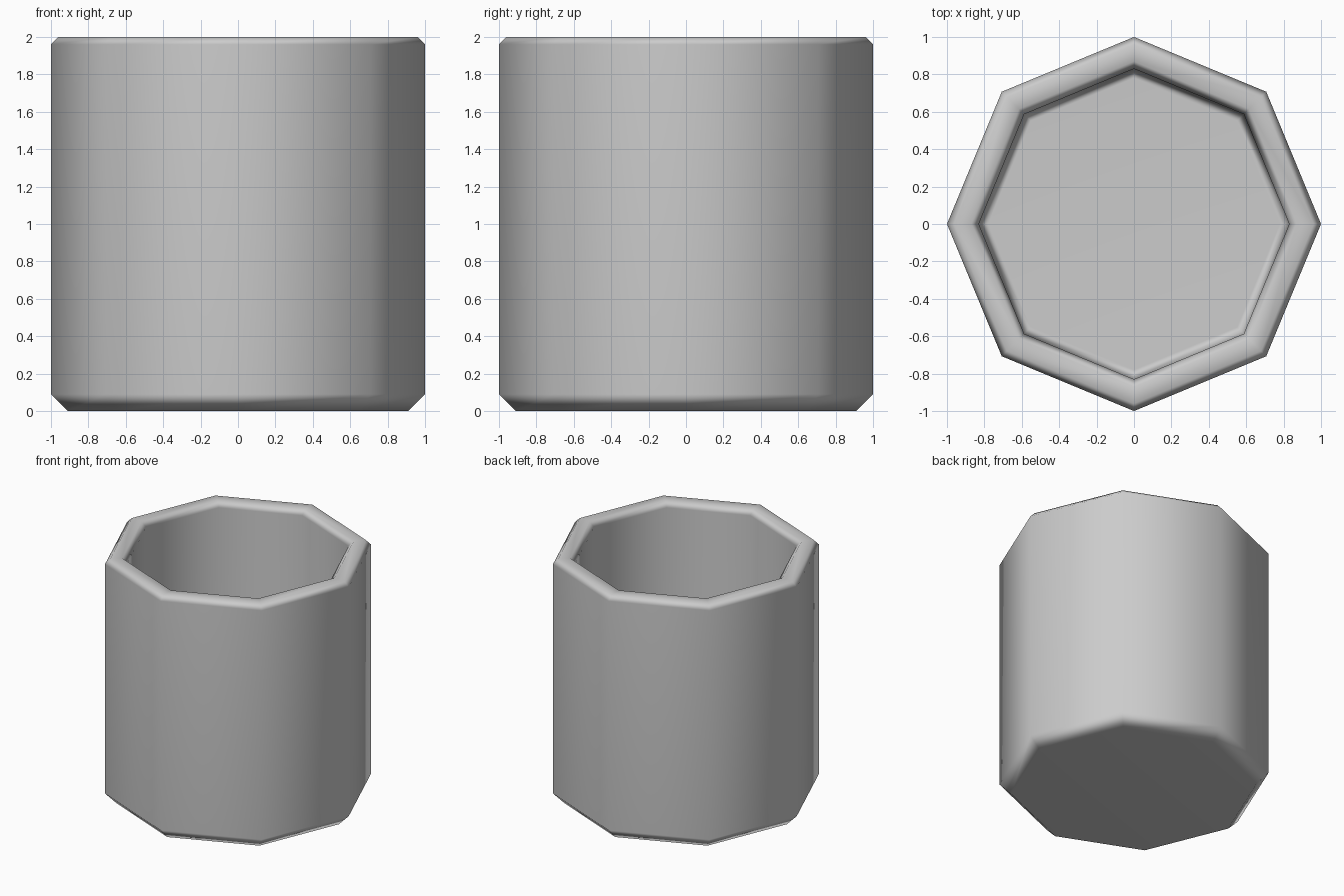
import bpy, bmesh
from math import cos, sin, pi

cube = bpy.data.objects.get("Cube")
if cube:
    bpy.data.objects.remove(cube)

SIDES = 8

# Single grey material
grey = bpy.data.materials.new("light_grey")
grey.use_nodes = True
colour = (0.6, 0.6, 0.6, 1)
grey.diffuse_color = colour
grey.node_tree.nodes["Principled BSDF"].inputs["Base Color"].default_value = colour

# Cup profile (radius, height): outer base, chamfers, rim, inner wall, floor
profile = [(0.91, 0), (1, 0.09), (1, 1.96), (0.96, 2), (0.87, 2),
           (0.83, 1.96), (0.83, 0.22), (0.78, 0.17)]

# Sweep the profile round eight sides and cap the base and the floor
bm = bmesh.new()
rings = [[bm.verts.new((r * cos(2 * pi * i / SIDES), r * sin(2 * pi * i / SIDES), z))
          for i in range(SIDES)] for r, z in profile]
for low, high in zip(rings, rings[1:]):
    for i in range(SIDES):
        j = (i + 1) % SIDES
        bm.faces.new((low[i], low[j], high[j], high[i]))
bm.faces.new(rings[0][::-1])
bm.faces.new(rings[-1])
for face in bm.faces:
    face.smooth = True
bmesh.ops.recalc_face_normals(bm, faces=bm.faces)

mesh = bpy.data.meshes.new("cup")
bm.to_mesh(mesh)
bm.free()
mesh.materials.append(grey)
cup = bpy.data.objects.new("cup", mesh)
bpy.context.collection.objects.link(cup)

# Keep the large faces flat and let the chamfers carry the blend
cup.modifiers.new("weighted_normals", 'WEIGHTED_NORMAL').weight = 50
